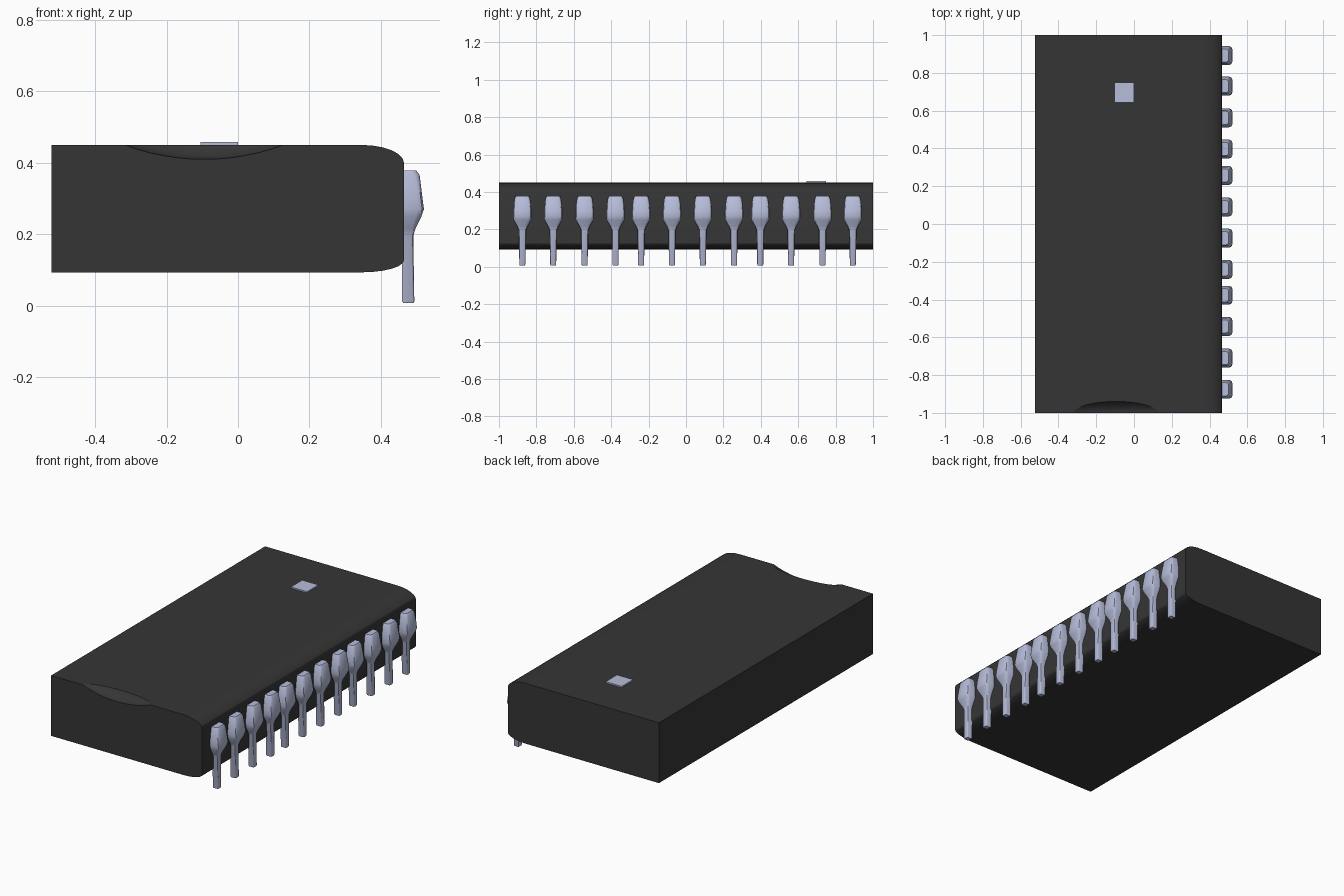
import bpy, bmesh, math

cube = bpy.data.objects.get("Cube")
if cube:
    bpy.data.objects.remove(cube, do_unlink=True)


def material(name, rgb):
    m = bpy.data.materials.new(name)
    m.use_nodes = True
    m.diffuse_color = (*rgb, 1)
    m.node_tree.nodes["Principled BSDF"].inputs["Base Color"].default_value = (*rgb, 1)
    return m


def loft(name, rings, mat):
    """Join equal-sized rings of points into a closed solid."""
    bm = bmesh.new()
    loops = [[bm.verts.new(p) for p in ring] for ring in rings]
    for a, b in zip(loops, loops[1:]):
        for i in range(len(a)):
            j = (i + 1) % len(a)
            bm.faces.new((a[i], a[j], b[j], b[i]))
    bm.faces.new(loops[0])
    bm.faces.new(loops[-1])
    bmesh.ops.recalc_face_normals(bm, faces=bm.faces)
    mesh = bpy.data.meshes.new(name)
    bm.to_mesh(mesh)
    bm.free()
    mesh.materials.append(mat)
    obj = bpy.data.objects.new(name, mesh)
    bpy.context.collection.objects.link(obj)
    return obj


def smooth(obj, angle):
    bpy.ops.object.select_all(action="DESELECT")
    obj.select_set(True)
    bpy.context.view_layer.objects.active = obj
    bpy.ops.object.shade_smooth_by_angle(angle=math.radians(angle))


black = material("black plastic", (0.036, 0.036, 0.036))
silver = material("pin silver", (0.47, 0.51, 0.70))

# Body: block with rounded long edges on the pin side
LEFT, EDGE, LOW, HIGH = 0.465, 0.345, 0.093, 0.45
arc = [math.radians(a) for a in range(0, 91, 15)]
profile = [(-0.523, HIGH), (-0.523, LOW)]
profile += [(EDGE + (LEFT - EDGE) * math.sin(a), LOW + 0.034 * (1 - math.cos(a))) for a in arc]
profile += [(EDGE + (LEFT - EDGE) * math.cos(a), HIGH - 0.05 * (1 - math.sin(a))) for a in arc]
body = loft("chip_body", [[(x, y, z) for x, z in profile] for y in (-1, 1)], black)

# Shallow scoop in the front top edge
bpy.ops.mesh.primitive_uv_sphere_add(segments=48, ring_count=32, radius=1, location=(-0.095, -1, 0.65))
cutter = bpy.context.object
cutter.name = "notch_cutter"
cutter.scale = (0.40, 0.11, 0.24)
cutter.hide_render = True
cutter.data.materials.append(black)
smooth(body, 35)
cut = body.modifiers.new("notch", "BOOLEAN")
cut.operation = "DIFFERENCE"
cut.solver = "EXACT"
cut.object = cutter
bpy.context.view_layer.update()
bpy.ops.object.modifier_apply(modifier=cut.name)
bpy.data.objects.remove(cutter, do_unlink=True)
smooth(body, 20)

# Pins: (height, half width, inner x, outer x)
SECTIONS = [
    (0.007, 0.014, 0.463, 0.492), (0.012, 0.016, 0.460, 0.494),
    (0.195, 0.019, 0.458, 0.491), (0.215, 0.027, 0.458, 0.497),
    (0.25, 0.047, 0.458, 0.514), (0.27, 0.050, 0.458, 0.521),
    (0.30, 0.050, 0.458, 0.517), (0.365, 0.041, 0.458, 0.509),
    (0.378, 0.035, 0.458, 0.500),
]
PIN_Y = [-0.875, -0.71, -0.542, -0.377, -0.24, -0.075, 0.09, 0.257, 0.397, 0.562, 0.73, 0.892]


def pin_ring(y, z, w, inner, outer):
    c = w * 0.35
    half = [(inner, w), (outer - c, w), (outer - c * 0.3, w - c * 0.3), (outer, w - c)]
    return [(x, y + d, z) for x, d in half] + [(x, y - d, z) for x, d in reversed(half)]


for n, y in enumerate(PIN_Y, 1):
    pin = loft(f"pin_{n}", [pin_ring(y, *s) for s in SECTIONS], silver)
    smooth(pin, 40)

# Orientation mark on the top
bpy.ops.mesh.primitive_cube_add(size=1, location=(-0.052, 0.697, 0.4535))
mark = bpy.context.object
mark.name = "corner_mark"
mark.scale = (0.105, 0.105, 0.009)
mark.data.materials.append(silver)
